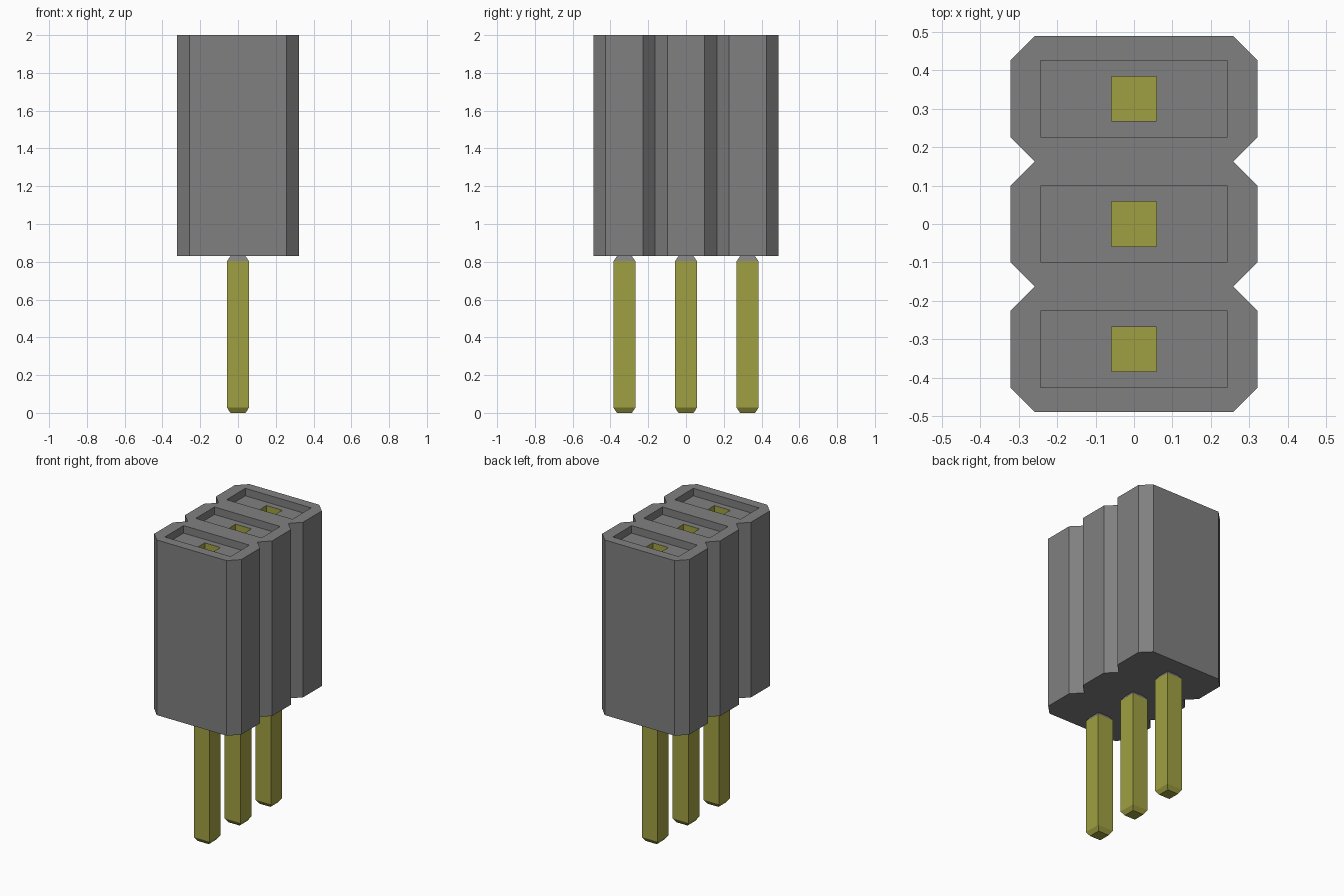
import bpy
import bmesh

if "Cube" in bpy.data.objects:
    bpy.data.objects.remove(bpy.data.objects["Cube"], do_unlink=True)

PITCH = 0.326            # distance between positions
HALF = PITCH / 2
WIDTH, CHAMFER = 0.322, 0.064
BASE, TOP = 0.83, 2.0
FLOOR = TOP - 0.05       # pocket floor
HOLE_BOTTOM = 1.55
PIN = 0.058              # half thickness of a pin
ROWS = [-PITCH, 0.0, PITCH]


def material(name, rgb):
    m = bpy.data.materials.new(name)
    m.use_nodes = True
    m.diffuse_color = (*rgb, 1)
    m.node_tree.nodes["Principled BSDF"].inputs["Base Color"].default_value = (*rgb, 1)
    return m


GREY = material("grey plastic", (0.216, 0.216, 0.216))
BRASS = material("brass", (0.352, 0.352, 0.055))


def make_object(name, bm, mats):
    bmesh.ops.recalc_face_normals(bm, faces=bm.faces)
    mesh = bpy.data.meshes.new(name)
    bm.to_mesh(mesh)
    bm.free()
    for m in mats:
        mesh.materials.append(m)
    ob = bpy.data.objects.new(name, mesh)
    bpy.context.collection.objects.link(ob)
    return ob


def loft(bm, rings):
    """Skin a stack of equal-sized point rings and cap both ends."""
    loops = [[bm.verts.new(p) for p in ring] for ring in rings]
    n = len(loops[0])
    for a, b in zip(loops, loops[1:]):
        for i in range(n):
            j = (i + 1) % n
            bm.faces.new((a[i], a[j], b[j], b[i]))
    bm.faces.new(loops[0][::-1])
    bm.faces.new(loops[-1])


def rect(hx, hy, y, z):
    return [(-hx, y - hy, z), (hx, y - hy, z), (hx, y + hy, z), (-hx, y + hy, z)]


def cut(target, hx, hy, z0, z1):
    """Cut one box out of the target at every position."""
    bm = bmesh.new()
    for y in ROWS:
        loft(bm, [rect(hx, hy, y, z0), rect(hx, hy, y, z1)])
    cutter = make_object("cutter", bm, [GREY])
    cutter.hide_render = True
    mod = target.modifiers.new("cut", "BOOLEAN")
    mod.operation = "DIFFERENCE"
    mod.solver = "EXACT"
    mod.object = cutter
    bpy.context.view_layer.objects.active = target
    bpy.ops.object.modifier_apply(modifier=mod.name)
    bpy.data.objects.remove(cutter, do_unlink=True)


# Housing: notched outline, right side going back, then mirrored to the left
inner = WIDTH - CHAMFER
side = [(inner, ROWS[0] - HALF)]
for y in ROWS:
    side += [(WIDTH, y - HALF + CHAMFER), (WIDTH, y + HALF - CHAMFER), (inner, y + HALF)]
outline = side + [(-x, y) for x, y in reversed(side)]
bm = bmesh.new()
loft(bm, [[(x, y, z) for x, y in outline] for z in (BASE, TOP)])
housing = make_object("housing", bm, [GREY, BRASS])

# Shallow pockets, then square contact holes in their floors
cut(housing, 0.243, 0.099, FLOOR, TOP + 0.1)
cut(housing, PIN, PIN, HOLE_BOTTOM, FLOOR + 0.02)

# Brass lining inside the holes
for f in housing.data.polygons:
    c = f.center
    if abs(c.x) < 0.07 and abs(c.y) < 0.45 and 1.0 < c.z < FLOOR - 0.01 and f.area < 0.1:
        f.material_index = 1

# Pins: chamfered at both ends, the upper chamfer in grey plastic
for name, y in zip(("front_pin", "middle_pin", "back_pin"), ROWS):
    bm = bmesh.new()
    sections = [(0.0, 0.04), (0.028, PIN), (0.803, PIN), (BASE, 0.04)]
    loft(bm, [rect(h, h, y, z) for z, h in sections])
    pin = make_object(name, bm, [BRASS, GREY])
    for f in pin.data.polygons:
        if f.center.z > 0.805:
            f.material_index = 1
